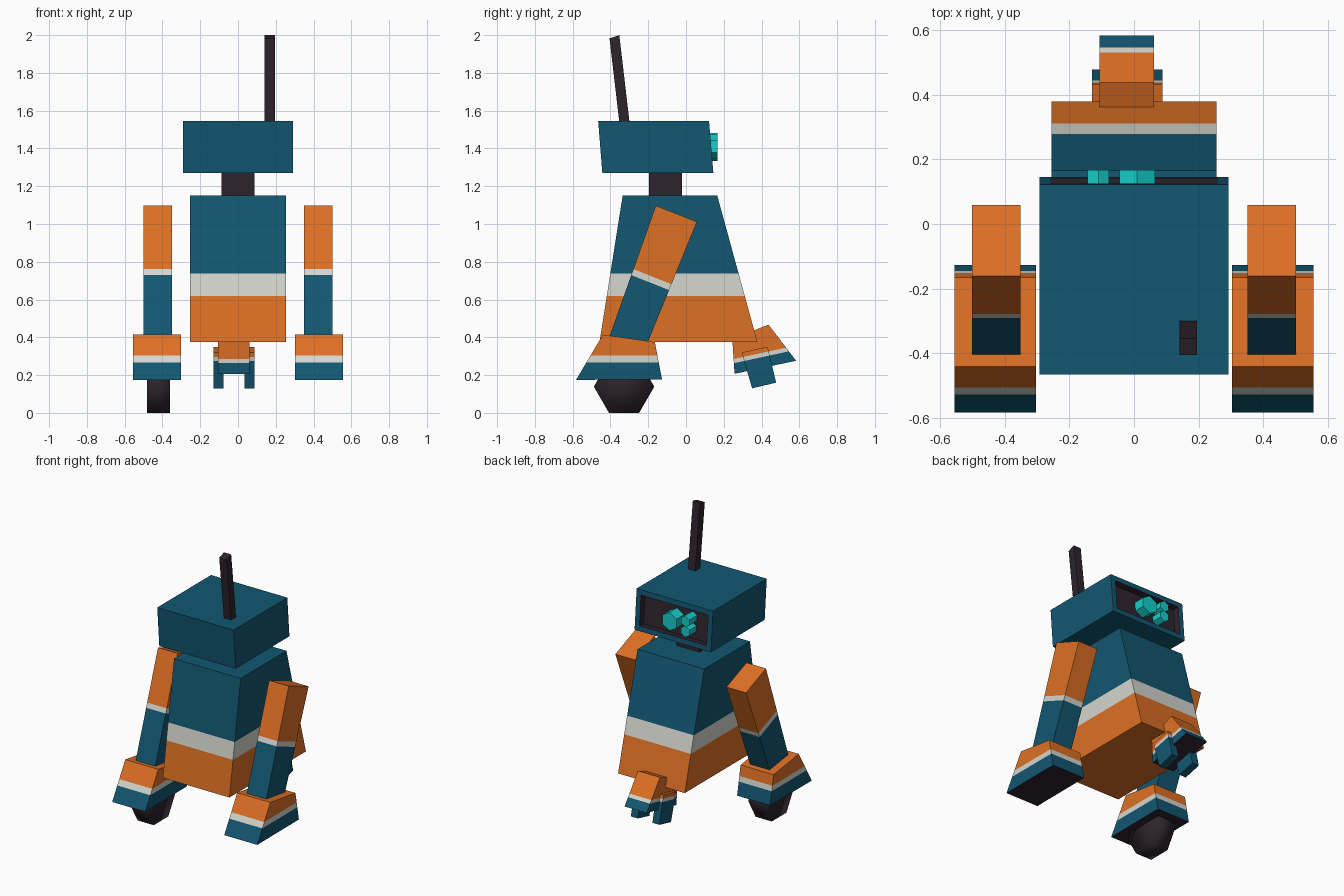
import bpy, bmesh, math
from mathutils import Vector

if "Cube" in bpy.data.objects:
    bpy.data.objects.remove(bpy.data.objects["Cube"])


def material(name, rgb):
    m = bpy.data.materials.new(name)
    m.diffuse_color = (*rgb, 1)
    m.use_nodes = True
    m.node_tree.nodes["Principled BSDF"].inputs["Base Color"].default_value = m.diffuse_color
    return m


BLUE = material("deep blue", (0.006, 0.095, 0.165))
ORANGE = material("orange", (0.73, 0.16, 0.018))
WHITE = material("off white", (0.68, 0.68, 0.63))
DARK = material("dark plum", (0.027, 0.017, 0.025))
CYAN = material("cyan", (0.007, 0.63, 0.60))


def prism(name, profile, x0, x1, mats, levels=(), up=(0, 1), dark_base=False):
    """Extrude a (y, z) profile along x; cut it into colour bands along 'up'.
    levels are distances along 'up'; mats run from the lowest band upward."""
    bm = bmesh.new()
    face = bm.faces.new([bm.verts.new((x0, y, z)) for y, z in profile])
    ext = bmesh.ops.extrude_face_region(bm, geom=[face])["geom"]
    bmesh.ops.translate(bm, vec=(x1 - x0, 0, 0),
                        verts=[v for v in ext if isinstance(v, bmesh.types.BMVert)])
    n = Vector((0, *up)).normalized()
    for d in levels:
        bmesh.ops.bisect_plane(bm, geom=bm.verts[:] + bm.edges[:] + bm.faces[:],
                               plane_co=n * d, plane_no=n)
    bmesh.ops.recalc_face_normals(bm, faces=bm.faces)
    bm.normal_update()
    for f in bm.faces:
        h = f.calc_center_median().dot(n)
        f.material_index = sum(h > d for d in levels)
        if dark_base and f.normal.z < -0.9:
            f.material_index = len(mats)
    me = bpy.data.meshes.new(name)
    bm.to_mesh(me)
    bm.free()
    for m in list(mats) + [DARK]:
        me.materials.append(m)
    ob = bpy.data.objects.new(name, me)
    bpy.context.collection.objects.link(ob)
    return ob


def hexagon(name, loc, radius, depth, rot, mat):
    bpy.ops.mesh.primitive_cylinder_add(vertices=6, radius=radius, depth=depth,
                                        location=loc, rotation=rot)
    ob = bpy.context.object
    ob.name = name
    ob.data.materials.append(mat)
    return ob


def along(up, y, z):
    """Distance of a (y, z) point along a band direction."""
    return Vector(up).normalized().dot(Vector((y, z)))


# Body, neck and antenna
prism("body", [(-0.335, 1.152), (0.165, 1.152), (0.378, 0.375), (-0.458, 0.375)],
      -0.255, 0.255, [ORANGE, WHITE, BLUE], (0.62, 0.737))
prism("neck", [(-0.197, 1.14), (-0.022, 1.14), (-0.022, 1.29), (-0.197, 1.29)],
      -0.088, 0.088, [DARK])
prism("antenna", [(-0.352, 1.53), (-0.298, 1.53), (-0.353, 2.0), (-0.405, 1.983)],
      0.14, 0.195, [DARK])

# Head with a sunken dark visor
head = prism("head", [(-0.465, 1.546), (0.122, 1.546), (0.145, 1.27), (-0.443, 1.27)],
             -0.292, 0.292, [BLUE])
bm = bmesh.new()
bm.from_mesh(head.data)
visor = max(bm.faces, key=lambda f: f.normal.y)
bmesh.ops.inset_region(bm, faces=[visor], thickness=0.05)
ring = bmesh.ops.inset_region(bm, faces=[visor], thickness=0.0001, depth=-0.045)["faces"]
for f in [visor] + ring:
    f.material_index = 1
bm.to_mesh(head.data)
bm.free()

# Cluster of lens eyes
for name, x, z, r in (("large_eye", 0.01, 1.41, 0.063),
                      ("small_eye_upper", -0.11, 1.443, 0.038),
                      ("small_eye_lower", -0.11, 1.372, 0.038)):
    hexagon(name, (x, 0.117, z), r, 0.1, (math.pi / 2, 0, 0), CYAN)

# Arms and side feet, mirrored
ARM_UP = (0.37, 0.93)
for side, s in (("right", 1), ("left", -1)):
    prism(f"{side}_leg", [(-0.16, 1.097), (0.058, 1.012), (-0.208, 0.36), (-0.41, 0.39)],
          s * 0.35, s * 0.50, [BLUE, WHITE, ORANGE],
          (along(ARM_UP, -0.291, 0.73), along(ARM_UP, -0.28, 0.762)), ARM_UP)
    prism(f"{side}_foot", [(-0.44, 0.414), (-0.165, 0.375), (-0.127, 0.177), (-0.582, 0.175)],
          s * 0.302, s * 0.555, [BLUE, WHITE, ORANGE], (0.268, 0.304), dark_base=True)

# Single hexagonal wheel under the left foot
wheel = hexagon("wheel", (-0.421, -0.328, 0.139), 0.16, 0.124, (0, math.pi / 2, 0), DARK)
wheel.data.shade_smooth()

# Small tilted front foot with two prongs
FOOT_UP = (-0.21, 0.97)
base = along(FOOT_UP, 0.26, 0.205)
bands = (base + 0.058, base + 0.08)
foot_mats = [BLUE, WHITE, ORANGE]
prism("front_foot", [(0.245, 0.392), (0.437, 0.467), (0.583, 0.276), (0.257, 0.207)],
      -0.107, 0.062, foot_mats, bands, FOOT_UP, dark_base=True)
for side, x in (("left", -0.13), ("right", 0.035)):
    prism(f"{side}_prong", [(0.295, 0.32), (0.432, 0.35), (0.477, 0.16), (0.35, 0.13)],
          x, x + 0.053, foot_mats, bands, FOOT_UP)
